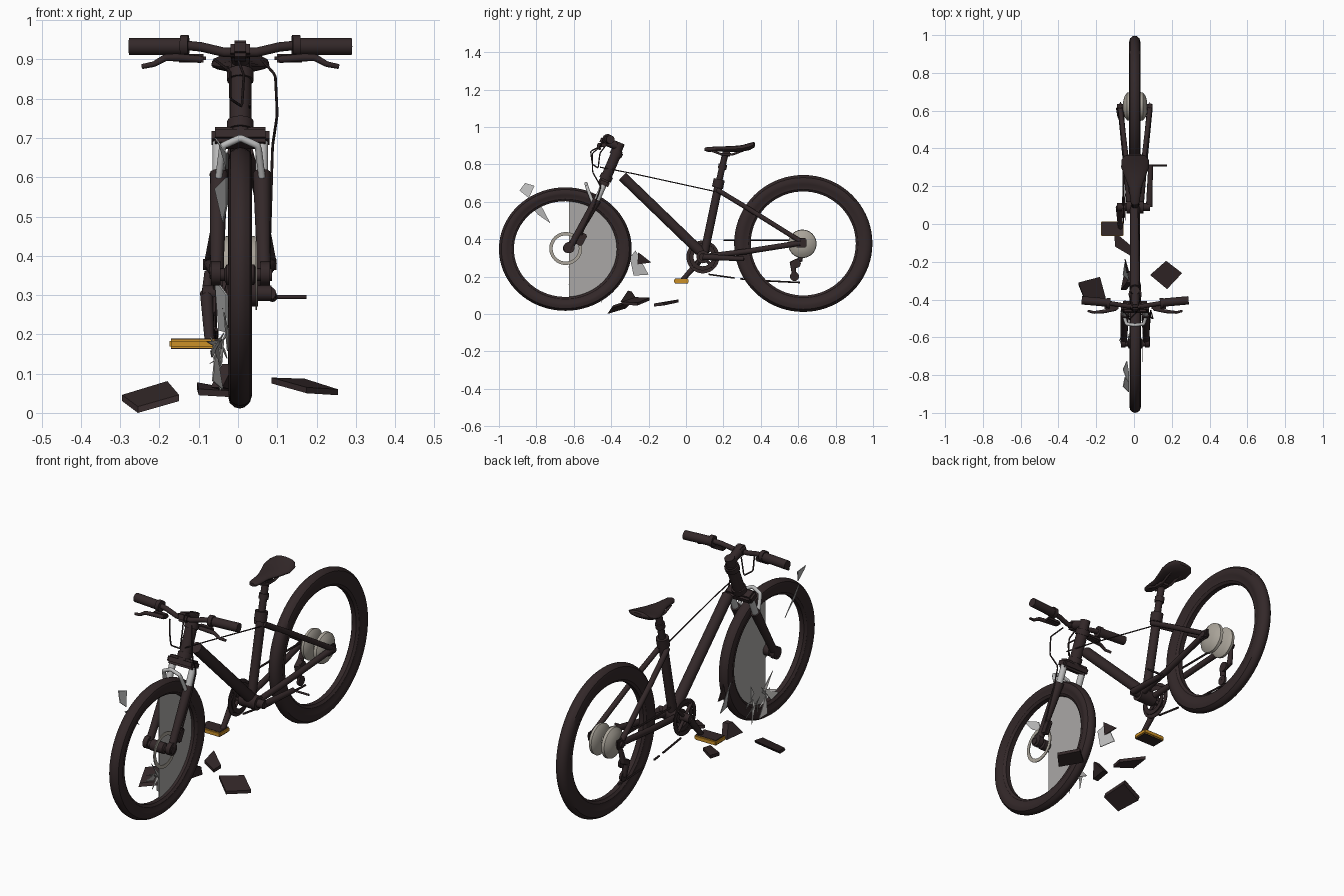
import bpy, bmesh, math, random
from mathutils import Vector

def material(name, rgb):
    m = bpy.data.materials.new(name)
    m.diffuse_color = (*rgb, 1)
    return m

DARK = material("dark brown black", (0.033, 0.021, 0.022))
HUB = material("warm grey", (0.40, 0.37, 0.32))
GREY = material("sheet grey", (0.40, 0.39, 0.38))
SILVER = material("silver", (0.50, 0.50, 0.50))
ORANGE = material("orange", (0.60, 0.28, 0.02))
CX = 0.006  # centre plane of the bike

def finish(name, bm, mat):
    bmesh.ops.recalc_face_normals(bm, faces=bm.faces)
    me = bpy.data.meshes.new(name)
    bm.to_mesh(me)
    bm.free()
    me.materials.append(mat)
    ob = bpy.data.objects.new(name, me)
    bpy.context.collection.objects.link(ob)
    return ob

def tube(name, pts, r, mat=DARK, smooth=False, radii=None, res=4):
    """Round tube through the points."""
    cu = bpy.data.curves.new(name, 'CURVE')
    cu.dimensions = '3D'
    cu.bevel_depth, cu.bevel_resolution, cu.use_fill_caps = r, res, True
    if smooth:
        sp = cu.splines.new('NURBS')
        sp.order_u, sp.use_endpoint_u, sp.resolution_u = 3, True, 6
    else:
        sp = cu.splines.new('POLY')
    sp.points.add(len(pts) - 1)
    for i, p in enumerate(pts):
        sp.points[i].co = (*p, 1)
        sp.points[i].radius = radii[i] if radii else 1
    ob = bpy.data.objects.new(name, cu)
    bpy.context.collection.objects.link(ob)
    ob.data.materials.append(mat)
    return ob

def lathe(name, prof, c, mat=DARK, closed=False, sy=1, sz=1, n=64):
    """Revolve (x, radius) profile round the sideways axis through c."""
    bm = bmesh.new()
    rings = []
    for i in range(n):
        a = 2 * math.pi * i / n
        rings.append([bm.verts.new((c[0] + x, c[1] + r * sy * math.cos(a), c[2] + r * sz * math.sin(a)))
                      for x, r in prof])
    k = len(prof)
    for i in range(n):
        a, b = rings[i], rings[(i + 1) % n]
        for j in range(k if closed else k - 1):
            bm.faces.new((a[j], a[(j + 1) % k], b[(j + 1) % k], b[j]))
    if not closed:
        for j in (0, k - 1):
            bm.faces.new([r[j] for r in rings])
    return finish(name, bm, mat)

def box(name, c, size, mat=DARK, rot=(0, 0, 0), bevel=0.006):
    bm = bmesh.new()
    bmesh.ops.create_cube(bm, size=1)
    bmesh.ops.scale(bm, vec=size, verts=bm.verts)
    bmesh.ops.bevel(bm, geom=bm.edges[:], offset=bevel, segments=2, affect='EDGES')
    ob = finish(name, bm, mat)
    ob.location, ob.rotation_euler = c, rot
    return ob

def plate(name, pts, off, mat):
    """Flat polygon extruded by a small offset vector."""
    bm = bmesh.new()
    f = bm.faces.new([bm.verts.new(p) for p in pts])
    g = bmesh.ops.extrude_face_region(bm, geom=[f])
    bmesh.ops.translate(bm, vec=off, verts=[v for v in g['geom'] if isinstance(v, bmesh.types.BMVert)])
    return finish(name, bm, mat)

# tyres with rims, the front one bent slightly oval
def tyre(name, c, r, depth, sy, sz):
    prof = [(-0.012, r - depth), (-0.021, r - depth + 0.012), (-0.021, r - depth * 0.72),
            (-0.028, r - depth * 0.55), (-0.03, r - depth * 0.38), (-0.025, r - depth * 0.16),
            (-0.012, r - 0.003), (0, r)]
    prof += [(-x, q) for x, q in prof[-2::-1]]
    lathe(name, prof, c, closed=True, sy=sy, sz=sz, n=72)

tyre("rear_tyre", (0.004, 0.627, 0.377), 0.366, 0.088, 1.01, 1)
tyre("front_tyre", (CX, -0.645, 0.347), 0.342, 0.077, 1.038, 0.965)

# rear hub: two domed flanges, axle and cassette
for s in (-1, 1):
    lathe("rear_hub_flange", [(s * x, r) for x, r in
          ((0.012, 0.022), (0.018, 0.062), (0.028, 0.076), (0.042, 0.074), (0.056, 0.055), (0.064, 0.025))],
          (CX, 0.622, 0.375), HUB, n=40)
lathe("rear_axle", [(-0.095, 0.014), (0.092, 0.014)], (CX, 0.622, 0.378), n=20)
lathe("rear_hub_shell", [(-0.05, 0.02), (0.05, 0.02)], (CX, 0.622, 0.375), HUB, n=20)

# front hub, brake disc and crumpled spoke sheet
lathe("front_hub", [(-0.075, 0.016), (-0.04, 0.016), (-0.035, 0.026), (0.035, 0.026), (0.04, 0.016), (0.08, 0.016)],
      (CX, -0.632, 0.352), n=24)
lathe("front_brake_disc", [(0.038, 0.07), (0.038, 0.088), (0.042, 0.088), (0.042, 0.07)],
      (CX, -0.643, 0.35), HUB, closed=True, n=48)
half = [(0.0, -0.625 + 0.272 * math.cos(a), 0.347 + 0.26 * math.sin(a))
        for a in [math.pi * (i / 24 - 0.5) for i in range(25)]]
plate("spoke_sheet", half, (0.004, 0, 0), GREY)

# torn shards round the front wheel
random.seed(4)
for i in range(11):
    c = Vector((random.uniform(-0.06, -0.03), random.uniform(-0.6, -0.4), random.uniform(0.1, 0.24)))
    tri = [c + Vector((random.uniform(-0.025, 0.02), random.uniform(-0.06, 0.06), random.uniform(-0.05, 0.08)))
           for _ in range(3)]
    plate("wheel_shard", tri, (0.003, 0, 0), GREY)
plate("front_shard_upper", [(-0.03, -0.89, 0.66), (-0.06, -0.86, 0.70), (-0.05, -0.81, 0.685), (-0.03, -0.84, 0.62)],
      (0.004, 0, 0), SILVER)
plate("front_shard_lower", [(-0.03, -0.85, 0.60), (-0.06, -0.77, 0.57), (-0.04, -0.725, 0.485), (-0.03, -0.79, 0.53)],
      (0.004, 0, 0), SILVER)
plate("rear_shard_pale", [(-0.03, -0.30, 0.30), (-0.06, -0.27, 0.34), (-0.05, -0.20, 0.21), (-0.03, -0.28, 0.205)],
      (0.004, 0, 0), SILVER)
plate("rear_shard_dark", [(-0.03, -0.255, 0.33), (-0.05, -0.185, 0.275), (-0.04, -0.26, 0.265)], (0.005, 0, 0), DARK)

# fork: lower legs, stanchions, arch and crown
for s in (-1, 1):
    x = CX + s * 0.055
    tube("fork_leg", [(x + s * 0.006, -0.625, 0.345), (x + s * 0.004, -0.59, 0.41), (x, -0.475, 0.61)],
         0.02, radii=[0.9, 0.9, 1.15])
    tube("fork_stanchion", [(x, -0.48, 0.60), (x, -0.44, 0.69)], 0.016, SILVER)
    lathe("fork_dropout", [(-0.012, 0.03), (0.012, 0.03)], (x + s * 0.008, -0.625, 0.355), n=20)
tube("fork_arch", [(CX + x, y, z) for x, y, z in
     ((-0.055, -0.50, 0.60), (-0.045, -0.53, 0.68), (0, -0.535, 0.70), (0.045, -0.53, 0.68), (0.055, -0.50, 0.60))],
     0.009, SILVER, smooth=True)
box("fork_crown", (CX, -0.44, 0.70), (0.148, 0.06, 0.042), rot=(-0.43, 0, 0), bevel=0.01)
box("brake_caliper", (CX + 0.062, -0.56, 0.40), (0.025, 0.04, 0.07), rot=(-0.5, 0, 0))

# head tube, stem and headset
tube("head_tube", [(CX, -0.44, 0.70), (CX, -0.365, 0.875)], 0.028, res=6)
for y, z in ((-0.427, 0.73), (-0.372, 0.858)):
    tube("headset_cup", [(CX, y - 0.006, z - 0.012), (CX, y + 0.006, z + 0.012)], 0.034, res=6)
tube("steerer_top", [(CX, -0.37, 0.865), (CX, -0.35, 0.915)], 0.024)
tube("stem", [(CX, -0.36, 0.895), (CX, -0.435, 0.925)], 0.023)
box("stem_clamp", (CX, -0.435, 0.922), (0.05, 0.05, 0.045), rot=(-0.4, 0, 0), bevel=0.01)

# handlebar, grips, clamps and brake levers
tube("handlebar", [(CX + x, y, z) for x, y, z in
     ((-0.27, -0.405, 0.933), (-0.13, -0.42, 0.935), (-0.10, -0.425, 0.932), (-0.04, -0.435, 0.918),
      (0.04, -0.435, 0.918), (0.10, -0.425, 0.932), (0.13, -0.42, 0.935), (0.27, -0.405, 0.933))], 0.012)
for s in (-1, 1):
    P = lambda x, y, z: (CX + s * x, y, z)
    tube("grip", [P(0.283, -0.404, 0.933), P(0.148, -0.416, 0.933)], 0.022, res=6)
    tube("lever_clamp", [P(0.152, -0.418, 0.935), P(0.132, -0.42, 0.935)], 0.027, res=6)
    box("lever_body", P(0.125, -0.44, 0.903), (0.075, 0.03, 0.022))
    tube("brake_lever", [P(0.10, -0.45, 0.90), P(0.16, -0.462, 0.905), P(0.19, -0.466, 0.905),
         P(0.22, -0.468, 0.888), P(0.25, -0.46, 0.882)], 0.009, smooth=True, radii=[1, 1.1, 1, .8, .7])

# cables
tube("brake_cable", [(0.06, -0.45, 0.90), (0.095, -0.50, 0.86), (0.10, -0.50, 0.76), (0.088, -0.455, 0.68),
     (0.085, -0.49, 0.58), (0.08, -0.56, 0.42)], 0.0035, smooth=True, res=2)
tube("shift_cable", [(-0.06, -0.45, 0.90), (-0.02, -0.51, 0.87), (-0.02, -0.50, 0.80), (0.01, -0.47, 0.78),
     (0.015, -0.46, 0.86), (0.0, -0.43, 0.90)], 0.0035, smooth=True, res=2)
tube("top_cable", [(0.03, -0.46, 0.785), (0.03, -0.28, 0.75), (0.02, 0.155, 0.655)], 0.003, res=2)

# frame tubes
tube("down_tube", [(CX, -0.34, 0.735), (CX, 0.085, 0.325)], 0.027, res=6)
tube("seat_tube", [(CX, 0.095, 0.31), (CX, 0.175, 0.69)], 0.022, res=6)
tube("seat_collar", [(CX, 0.168, 0.675), (CX, 0.178, 0.72)], 0.03, res=6)
tube("seat_post", [(CX, 0.17, 0.68), (CX, 0.212, 0.865)], 0.017)
tube("seat_post_cap", [(CX, 0.192, 0.775), (CX, 0.198, 0.80)], 0.023)
lathe("bottom_bracket", [(-0.045, 0.034), (0.045, 0.034)], (CX, 0.09, 0.305), n=28)
for s in (-1, 1):
    tube("seat_stay", [(CX + s * 0.02, 0.165, 0.665), (CX + s * 0.045, 0.33, 0.565), (CX + s * 0.078, 0.61, 0.39)],
         0.013)
    tube("chain_stay", [(CX + s * 0.03, 0.09, 0.305), (CX + s * 0.05, 0.33, 0.335), (CX + s * 0.078, 0.615, 0.38)],
         0.015)
    box("rear_dropout", (CX + s * 0.078, 0.615, 0.38), (0.016, 0.06, 0.05))
    tube("saddle_rail", [(CX + s * 0.02, 0.14, 0.872), (CX + s * 0.022, 0.19, 0.853), (CX + s * 0.022, 0.25, 0.853),
         (CX + s * 0.03, 0.32, 0.88)], 0.006)
box("saddle_clamp", (CX, 0.215, 0.855), (0.05, 0.05, 0.025))

# saddle: lofted oval sections (y, half width, top, bottom)
bm = bmesh.new()
rings = []
for y, w, t, b in ((0.10, 0.014, 0.888, 0.872), (0.115, 0.024, 0.893, 0.867), (0.19, 0.032, 0.896, 0.868),
                   (0.25, 0.055, 0.898, 0.866), (0.30, 0.074, 0.903, 0.868), (0.34, 0.072, 0.914, 0.876),
                   (0.362, 0.055, 0.92, 0.888), (0.37, 0.03, 0.914, 0.897)):
    rings.append([bm.verts.new((CX + w * math.cos(a), y, (t + b) / 2 + (t - b) / 2 * math.sin(a)))
                  for a in [2 * math.pi * i / 20 for i in range(20)]])
for a, b in zip(rings, rings[1:]):
    for i in range(20):
        bm.faces.new((a[i], a[(i + 1) % 20], b[(i + 1) % 20], b[i]))
bm.faces.new(rings[0])
bm.faces.new(rings[-1])
finish("saddle", bm, DARK)

# drivetrain: chainrings, cranks, chain pieces, derailleur
for x, r in ((-0.058, 0.088), (-0.048, 0.072)):
    lathe("chainring", [(0, r - 0.022), (0, r), (0.004, r), (0.004, r - 0.022)], (x, 0.09, 0.305), closed=True, n=40)
for i in range(4):
    a = math.pi / 4 + i * math.pi / 2
    tube("chainring_arm", [(-0.056, 0.09, 0.305), (-0.056, 0.09 + 0.075 * math.cos(a), 0.305 + 0.075 * math.sin(a))],
         0.008)
lathe("crank_axle", [(-0.09, 0.02), (0.085, 0.02)], (0, 0.09, 0.305), n=20)
tube("right_crank", [(-0.08, 0.09, 0.305), (-0.072, -0.02, 0.18)], 0.014, radii=[1.2, 0.9])
tube("left_crank", [(0.08, 0.09, 0.305), (0.088, 0.31, 0.295)], 0.014, radii=[1.2, 0.9])
tube("left_pedal_spindle", [(0.08, 0.31, 0.295), (0.175, 0.31, 0.295)], 0.005)
tube("upper_chain", [(-0.055, 0.20, 0.395), (-0.055, 0.60, 0.395)], 0.005, res=1)
for a, b in (((0.12, 0.212), (0.26, 0.192)), ((0.29, 0.188), (0.33, 0.184)), ((0.41, 0.178), (0.61, 0.168))):
    tube("lower_chain", [(-0.055, *a), (-0.055, *b)], 0.005, res=1)
tube("derailleur", [(-0.075, 0.625, 0.36), (-0.08, 0.61, 0.29), (-0.07, 0.57, 0.27), (-0.065, 0.58, 0.20)], 0.015,
     radii=[0.7, 1, 1.2, 0.8])
for y, z in ((0.59, 0.27), (0.58, 0.2)):
    lathe("derailleur_pulley", [(-0.006, 0.024), (0.006, 0.024)], (-0.06, y, z), n=20)

# orange pedal with dark top and bottom plates
box("pedal", (-0.115, -0.025, 0.176), (0.12, 0.078, 0.022), ORANGE, bevel=0.004)
for z in (0.187, 0.165):
    box("pedal_plate", (-0.115, -0.025, z), (0.112, 0.07, 0.004), bevel=0.001)

# broken pieces on the ground
plate("debris_left", [(-0.295, -0.32, 0.03), (-0.255, -0.42, 0.0), (-0.15, -0.40, 0.03), (-0.18, -0.29, 0.065)],
      (0, 0.01, 0.016), DARK)
plate("debris_right", [(0.17, -0.195, 0.072), (0.255, -0.26, 0.045), (0.175, -0.345, 0.05), (0.085, -0.27, 0.075)],
      (0, 0, 0.015), DARK)
plate("debris_middle", [(-0.105, -0.04, 0.062), (-0.10, -0.12, 0.045), (-0.015, -0.17, 0.04), (-0.01, -0.12, 0.045)],
      (0, 0, 0.016), DARK)
plate("debris_spike", [(-0.07, -0.35, 0.065), (-0.04, -0.31, 0.125), (-0.03, -0.29, 0.12), (-0.05, -0.25, 0.06)],
      (0.03, 0, 0), DARK)

# turn curves into meshes and smooth everything but sharp edges
bpy.ops.object.select_all(action='SELECT')
bpy.context.view_layer.objects.active = bpy.data.objects["rear_tyre"]
bpy.ops.object.convert(target='MESH')
bpy.ops.object.select_all(action='SELECT')
bpy.ops.object.shade_smooth_by_angle(angle=math.radians(35))
